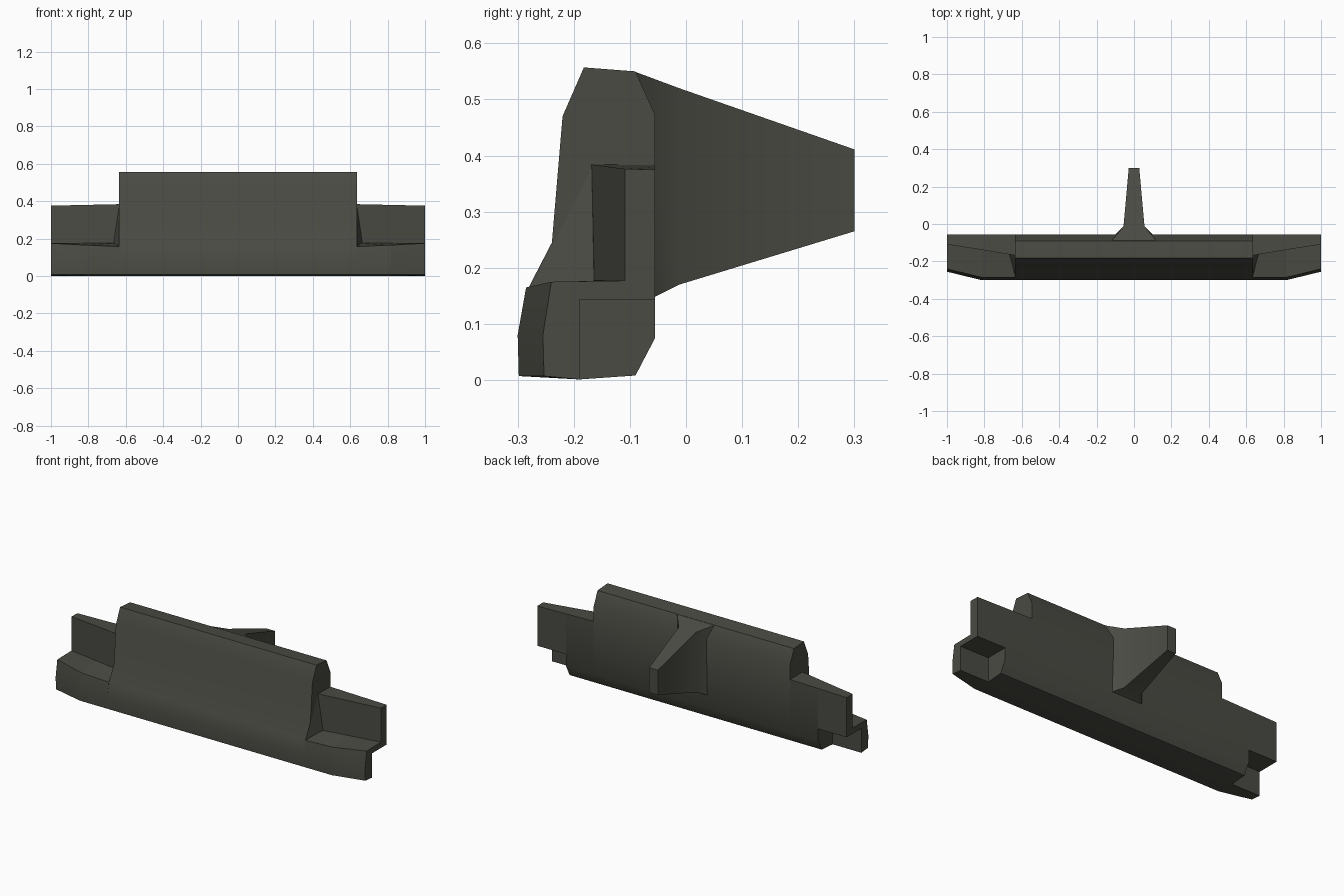
import bpy
import bmesh
import math

cube = bpy.data.objects.get("Cube")
if cube:
    bpy.data.objects.remove(cube, do_unlink=True)

paint = bpy.data.materials.new("dark olive grey")
colour = (0.068, 0.07, 0.056, 1)
paint.diffuse_color = colour
paint.use_nodes = True
paint.node_tree.nodes["Principled BSDF"].inputs["Base Color"].default_value = colour


def finish(name, bm, mirror):
    bmesh.ops.recalc_face_normals(bm, faces=bm.faces)
    mesh = bpy.data.meshes.new(name)
    bm.to_mesh(mesh)
    bm.free()
    mesh.materials.append(paint)
    obj = bpy.data.objects.new(name, mesh)
    bpy.context.collection.objects.link(obj)
    bpy.ops.object.select_all(action='DESELECT')
    obj.select_set(True)
    bpy.context.view_layer.objects.active = obj
    bpy.ops.object.shade_smooth_by_angle(angle=math.radians(45))
    if mirror:
        mod = obj.modifiers.new("both sides", 'MIRROR')
        mod.use_mirror_merge = False
    return obj


def loft(name, rings, mirror=False):
    """Skin a list of equal-length rings of points and cap both ends."""
    bm = bmesh.new()
    loops = [[bm.verts.new(p) for p in ring] for ring in rings]
    n = len(loops[0])
    for a, b in zip(loops, loops[1:]):
        for i in range(n):
            j = (i + 1) % n
            bm.faces.new((a[i], a[j], b[j], b[i]))
    bm.faces.new(loops[0])
    bm.faces.new(loops[-1])
    return finish(name, bm, mirror)


def section(x, profile):
    return [(x, y, z) for y, z in profile]


# Main body: one constant profile along x
bottom = [(-0.298, 0.007), (-0.19, 0.001), (-0.09, 0.008), (-0.055, 0.075)]
body = bottom + [(-0.055, 0.472), (-0.09, 0.55), (-0.182, 0.557), (-0.22, 0.47),
                 (-0.239, 0.245), (-0.283, 0.16), (-0.3, 0.08)]
loft("main_body", [section(s * 0.635, body) for s in (-1, 1)])


# Stepped end: ledge in front, thin tapering plate behind
def step(top, plate_y, ledge, front):
    return [(-0.055, top), (plate_y, top + 0.001), (plate_y, 0.177),
            (front + 0.015, ledge), (front, 0.08)]


loft("stepped_end", [section(0.635, bottom + step(0.383, -0.168, 0.157, -0.3)),
                     section(0.815, bottom + step(0.379, -0.138, 0.165, -0.3))], True)

# Outer tip: front swept back, rear lower corner notched out
notch = [(-0.19, 0.001), (-0.19, 0.143), (-0.055, 0.143)]
loft("outer_tip",
     [section(0.815, [(-0.298, 0.007)] + notch + step(0.379, -0.138, 0.165, -0.3)),
      section(1, [(-0.253, 0.007)] + notch + step(0.375, -0.109, 0.175, -0.255))], True)

# Sloping gusset between the body side and the ledge
bm = bmesh.new()
for p in [(0.634, -0.168, 0.384), (0.665, -0.164, 0.177), (0.634, -0.282, 0.158),
          (0.634, -0.239, 0.245), (0.634, -0.16, 0.157)]:
    bm.verts.new(p)
bmesh.ops.convex_hull(bm, input=bm.verts[:])
finish("side_gusset", bm, True)


# Rear fin: narrow tip, widening to a flared root
def fin_ring(half_top, half_low, y_top, y_low, z_top, z_low):
    return [(-half_top, y_top, z_top), (half_top, y_top, z_top),
            (half_low, y_low, z_low), (-half_low, y_low, z_low)]


loft("rear_fin", [fin_ring(0.12, 0.1, -0.09, -0.056, 0.549, 0.148),
                  fin_ring(0.056, 0.056, -0.012, -0.012, 0.52, 0.17),
                  fin_ring(0.028, 0.028, 0.3, 0.3, 0.411, 0.265)])
